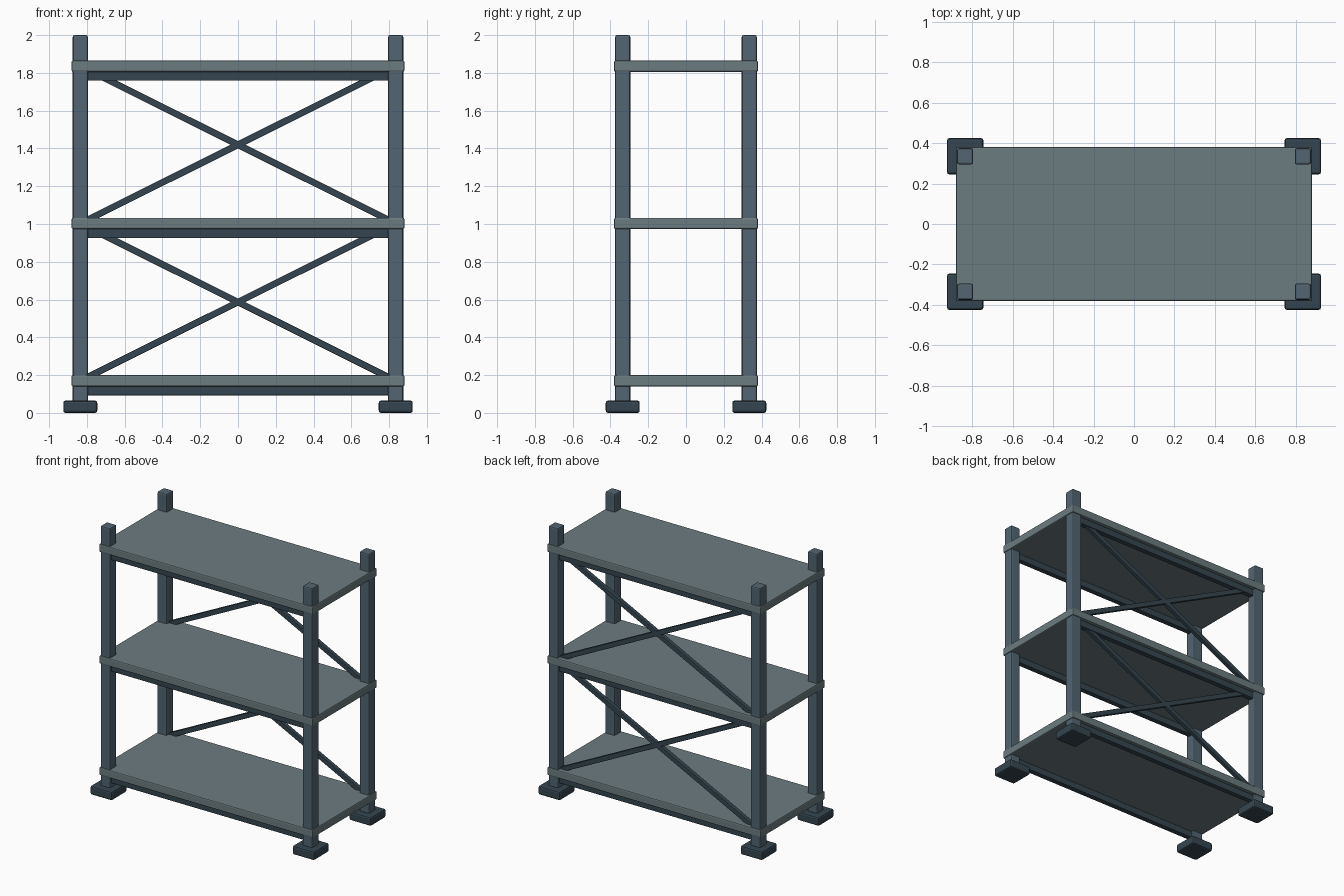
import bpy, math

if "Cube" in bpy.data.objects:
    bpy.data.objects.remove(bpy.data.objects["Cube"])


def paint(name, rgb):
    m = bpy.data.materials.new(name)
    m.diffuse_color = (*rgb, 1)
    m.use_nodes = True
    m.node_tree.nodes["Principled BSDF"].inputs["Base Color"].default_value = m.diffuse_color
    return m


STEEL = paint("post_steel", (0.085, 0.13, 0.165))
PANEL = paint("shelf_panel", (0.15, 0.20, 0.215))
DARK = paint("dark_steel", (0.035, 0.06, 0.08))


def box(name, loc, size, mat, bevel=0.0, tilt=0.0):
    bpy.ops.mesh.primitive_cube_add(size=1, location=loc)
    ob = bpy.context.object
    ob.name = name
    ob.scale = size
    bpy.ops.object.transform_apply(location=False, rotation=False, scale=True)
    ob.rotation_euler.y = tilt
    ob.data.materials.append(mat)
    if bevel:
        mod = ob.modifiers.new("Bevel", 'BEVEL')
        mod.width = bevel
        mod.segments = 2
    return ob


PX, PY = 0.835, 0.335           # post centres
LEVELS = (0.17, 1.003, 1.836)   # shelf centres

# Corner posts and their feet
for sy, side in ((-1, "front"), (1, "back")):
    for sx, hand in ((-1, "left"), (1, "right")):
        x, y = sx * PX, sy * PY
        box(f"{side}_{hand}_post", (x, y, 1.005), (0.08, 0.08, 1.99), STEEL, 0.01)
        box(f"{side}_{hand}_foot", (x, y, 0.0325), (0.18, 0.18, 0.065), DARK, 0.012)

# Shelves with a support beam under the front and back edges
for i, z in enumerate(LEVELS, 1):
    box(f"shelf_{i}", (0, 0, z), (1.762, 0.762, 0.06), PANEL, 0.008)
    for sy, side in ((-1, "front"), (1, "back")):
        box(f"{side}_beam_{i}", (0, sy * PY, z - 0.05), (1.60, 0.04, 0.055), DARK, 0.004)

# Crossed braces on the back of each bay
for i, (lo, hi) in enumerate(zip(LEVELS, LEVELS[1:]), 1):
    length = math.hypot(2 * PX, hi - lo)
    angle = math.atan2(hi - lo, 2 * PX)
    for sign, name in ((-1, "rising"), (1, "falling")):
        box(f"{name}_brace_{i}", (0, PY, (lo + hi) / 2),
            (length, 0.03, 0.035), DARK, 0.003, sign * angle)
